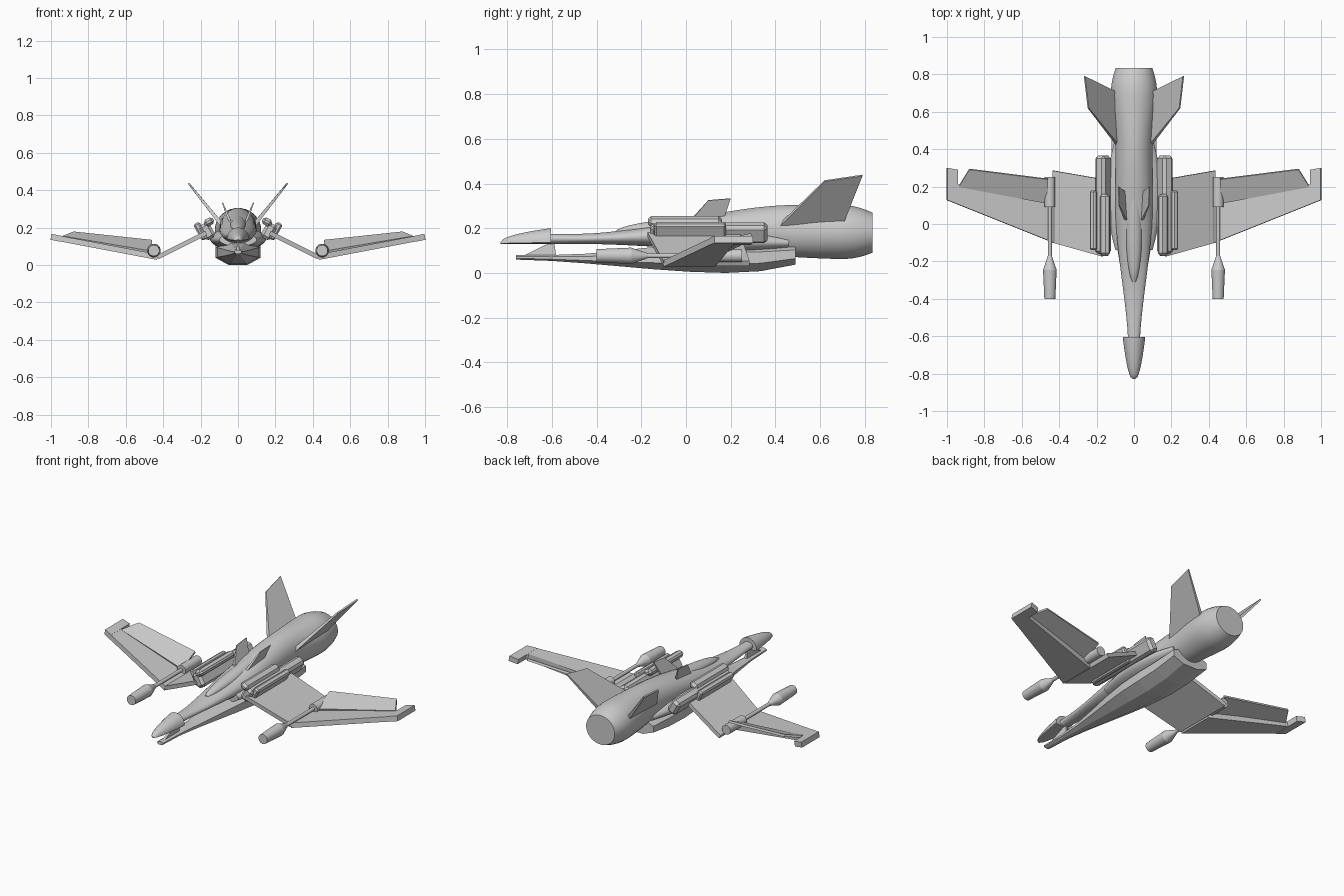
import bpy, bmesh
from math import sin, cos, pi, radians, sqrt
from mathutils import Vector, Matrix

cube = bpy.data.objects.get("Cube")
if cube:
    bpy.data.objects.remove(cube, do_unlink=True)

GREY = (0.6, 0.6, 0.6, 1)
grey = bpy.data.materials.new("hull grey")
grey.use_nodes = True
grey.diffuse_color = GREY
grey.node_tree.nodes["Principled BSDF"].inputs["Base Color"].default_value = GREY


def finish(name, bm, mirror=True, smooth=False):
    bmesh.ops.recalc_face_normals(bm, faces=bm.faces)
    mesh = bpy.data.meshes.new(name)
    bm.to_mesh(mesh)
    bm.free()
    mesh.materials.append(grey)
    part = bpy.data.objects.new(name, mesh)
    bpy.context.collection.objects.link(part)
    if mirror:
        part.modifiers.new("mirror", "MIRROR").use_axis[0] = True
    if smooth:
        bpy.ops.object.select_all(action="DESELECT")
        part.select_set(True)
        bpy.context.view_layer.objects.active = part
        bpy.ops.object.shade_smooth_by_angle(angle=radians(35))


def ramp(value, start, end):
    return min(max((value - start) / (end - start), 0), 1)


def ease(value, start, end):
    t = ramp(value, start, end)
    return t * t * (3 - 2 * t)


def loft(name, front, back, width, top, bottom, sides=28, steps=20,
         waist=0.5, x=0, mirror=False, smooth=True):
    """Closed body along y; half width, top and bottom are functions of y."""
    bm = bmesh.new()
    grow = 1 if smooth else 1 / cos(pi / sides)
    rings = []
    for step in range(steps + 1):
        y = front + (back - front) * step / steps
        low, high = bottom(y), top(y)
        middle = low + (high - low) * waist
        ring = []
        for side in range(sides):
            angle = 2 * pi * (side + 0.5) / sides
            across, rise = cos(angle) * grow, sin(angle) * grow
            reach = high - middle if rise > 0 else middle - low
            ring.append(bm.verts.new((x + width(y) * across, y, middle + reach * rise)))
        rings.append(ring)
    for ring, following in zip(rings, rings[1:]):
        for side in range(sides):
            after = (side + 1) % sides
            bm.faces.new((ring[side], ring[after], following[after], following[side]))
    bm.faces.new(rings[0])
    bm.faces.new(rings[-1])
    finish(name, bm, mirror, smooth)


def slab(name, corners, thickness, mirror=True, taper=1):
    """Four-cornered plate; taper thins its last two corners."""
    bm = bmesh.new()
    points = [Vector(corner) for corner in corners]
    normal = (points[2] - points[0]).cross(points[3] - points[1]).normalized()
    layers = []
    for direction in (1, -1):
        layer = []
        for index, point in enumerate(points):
            offset = direction * thickness / 2 * (taper if index > 1 else 1)
            layer.append(bm.verts.new(point + normal * offset))
        bm.faces.new(layer)
        layers.append(layer)
    upper, lower = layers
    for index in range(4):
        bm.faces.new((upper[index - 1], upper[index], lower[index], lower[index - 1]))
    finish(name, bm, mirror)


# Upper fuselage swells aft, then pinches in at the engine exhaust
def exhaust(y):
    return ramp(y, 0.69, 0.835) ** 2


loft("fuselage", -0.64, 0.835,
     width=lambda y: 0.03 + 0.07 * ease(y, -0.7, 0.1) + 0.025 * ease(y, 0.4, 0.7) - 0.027 * exhaust(y),
     top=lambda y: 0.175 + 0.13 * ease(y, -0.5, 0.5) - 0.035 * exhaust(y),
     bottom=lambda y: 0.13 - 0.07 * ease(y, -0.5, 0.8) + 0.03 * exhaust(y),
     steps=50)


# Drooped nose cap, flat underneath
def nose_curve(y):
    return 0.1 + 0.9 * ramp(y, -0.83, -0.61) ** 0.5


loft("nose_cap", -0.83, -0.605,
     width=lambda y: 0.06 * nose_curve(y),
     top=lambda y: 0.13 + 0.07 * nose_curve(y),
     bottom=lambda y: 0.13, waist=0.1)


# Canopy running back into the spine
def along_canopy(y):
    return ramp(y, -0.32, 0.3)


loft("canopy", -0.31, 0.25,
     width=lambda y: 0.045 * sqrt(sin(pi * along_canopy(y))),
     top=lambda y: 0.18 + 0.1 * sqrt(along_canopy(y)),
     bottom=lambda y: 0.17)

# Faceted lower hull with a long forward jaw and upswept tail
loft("lower_hull", -0.76, 0.49,
     width=lambda y: 0.02 + 0.1 * ease(y, -0.7, 0.2),
     top=lambda y: 0.08 + 0.05 * ease(y, -0.6, 0.1),
     bottom=lambda y: 0.06 - 0.06 * ease(y, -0.8, 0.2) + 0.04 * ramp(y, 0.2, 0.5) ** 2,
     sides=8, steps=8, smooth=False)


# Cheek bodies joining the pods to the hull
def cheek_bulge(y):
    return sin(pi * ramp(y, -0.14, 0.46))


loft("cheek_body", -0.14, 0.46,
     width=lambda y: 0.1 + 0.05 * cheek_bulge(y),
     top=lambda y: 0.17 + 0.03 * cheek_bulge(y),
     bottom=lambda y: 0.1 - 0.02 * cheek_bulge(y))


# Bevelled side pods, tilted square to the inner wing
def pod(name, x, z, front, back, width, height):
    bm = bmesh.new()
    bmesh.ops.create_cube(bm, size=1)
    bmesh.ops.scale(bm, vec=(width, back - front, height), verts=bm.verts)
    bmesh.ops.bevel(bm, geom=bm.edges[:], offset=width / 4, segments=1, affect="EDGES")
    place = Matrix.Translation((x, (front + back) / 2, z))
    tilt = Matrix.Rotation(radians(29), 4, "Y")
    bmesh.ops.transform(bm, matrix=place @ tilt, verts=bm.verts)
    finish(name, bm)


pod("upper_pod", x=0.155, z=0.23, front=-0.17, back=0.16, width=0.055, height=0.04)
pod("long_pod", x=0.165, z=0.18, front=-0.16, back=0.365, width=0.06, height=0.09)
pod("outer_pod", x=0.2, z=0.18, front=-0.14, back=0.18, width=0.036, height=0.1)

# Gull wings: the inner panels fall to the knee, the outer panels rise
KNEE = 0.43


def leading_edge(x):
    return -0.1 + (x - KNEE) * (0.28 if x < KNEE else 0.4)


def gull_height(x):
    return 0.042 + (KNEE - x) * (0.5 if x < KNEE else -0.19)


def wing_panel(name, root, tip, root_back, tip_back, thickness):
    outline = ((root, leading_edge(root)), (root, root_back),
               (tip, tip_back), (tip, leading_edge(tip)))
    slab(name, [(x, y, gull_height(x)) for x, y in outline], thickness)


wing_panel("inner_wing", 0.17, KNEE, 0.24, 0.285, thickness=0.024)
wing_panel("outer_wing", KNEE, 1, 0.13, 0.22, thickness=0.03)
wing_panel("wing_tip", 0.945, 1, 0.29, 0.3, thickness=0.032)

# Flap with its trailing edge raised above the wing
flap = ((0.46, 0.11, 0.02), (0.46, 0.24, 0.08), (0.88, 0.293, 0.045), (0.938, 0.2, 0.01))
slab("flap", [(x, y, gull_height(x) + lift) for x, y, lift in flap], thickness=0.014)


# Wing guns
def gun_part(name, front, back, front_radius, back_radius):
    def radius(y):
        return front_radius + (back_radius - front_radius) * ramp(y, front, back)
    loft(name, front, back, width=radius,
         top=lambda y: 0.077 + radius(y), bottom=lambda y: 0.077 - radius(y),
         sides=16, steps=1, x=0.45, mirror=True)


gun_part("gun_mount", 0.09, 0.25, 0.029, 0.029)
gun_part("gun_barrel", -0.2, 0.1, 0.011, 0.011)
gun_part("gun_muzzle", -0.4, -0.245, 0.03, 0.037)
gun_part("gun_collar", -0.245, -0.17, 0.037, 0.011)


# Upright plates drawn from the side and leaning outward
def fin(name, outline, lean, foot, thickness, mirror=True):
    corners = [(foot + lean * z, y, z) for y, z in outline]
    slab(name, corners, thickness, mirror, taper=0.4)


fin("tail_fin", ((0.42, 0.215), (0.7, 0.215), (0.79, 0.437), (0.62, 0.412)),
    lean=0.8, foot=-0.085, thickness=0.022)
fin("dorsal_fin", ((0.02, 0.235), (0.17, 0.245), (0.2, 0.333), (0.1, 0.325)),
    lean=0.4, foot=-0.05, thickness=0.014)
fin("jaw_tooth", ((-0.74, 0.07), (-0.58, 0.07), (-0.59, 0.14), (-0.63, 0.125)),
    lean=0, foot=0, thickness=0.018, mirror=False)
